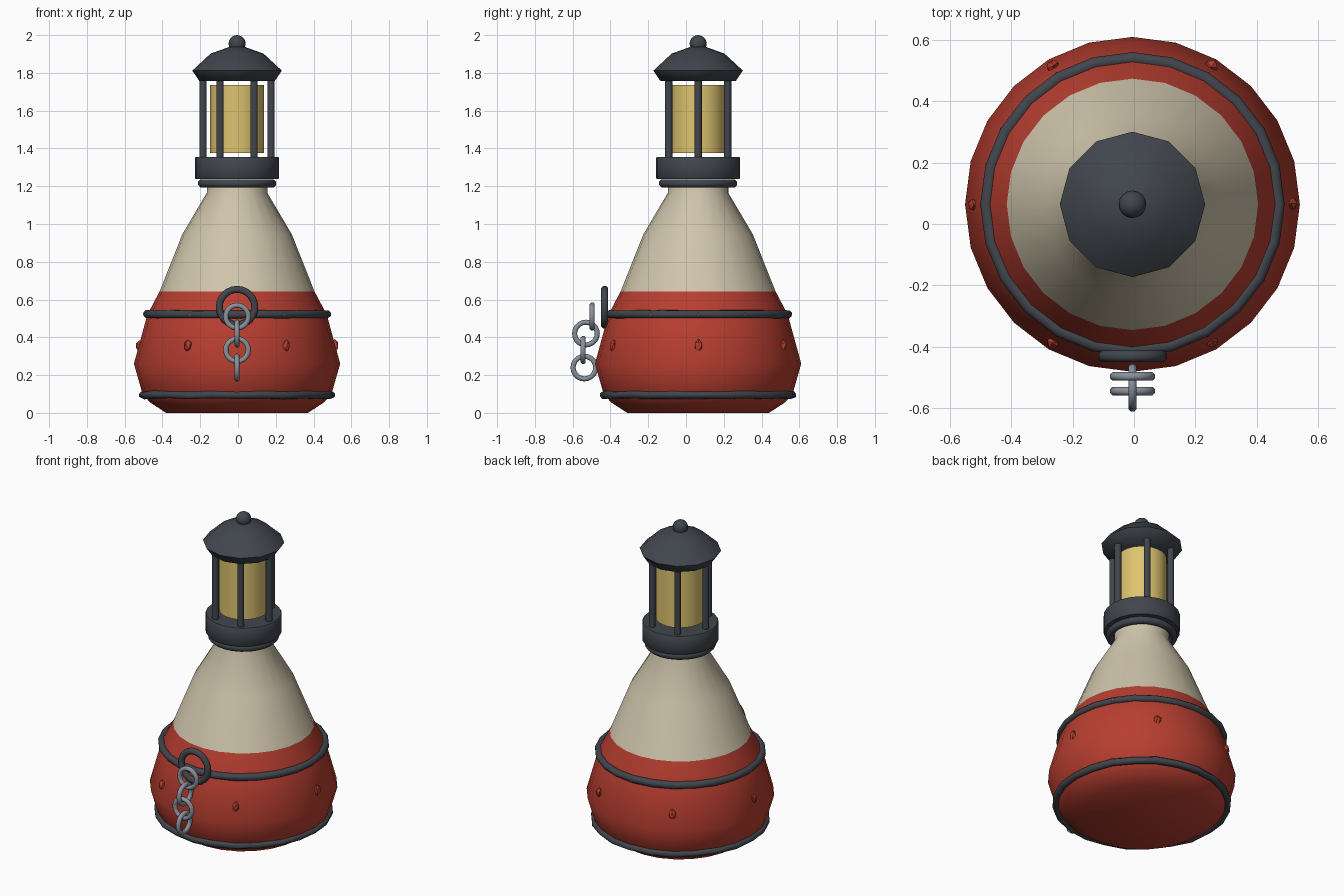
import bpy, bmesh, math, random
from mathutils import Vector, Matrix

random.seed(4)
old = bpy.data.objects.get("Cube")
if old:
    bpy.data.objects.remove(old)

AXIS = Vector((-0.005, 0.064, 0))  # centre line of the buoy


def material(name, r, g, b):
    lin = [((c / 255 + 0.055) / 1.055) ** 2.4 for c in (r, g, b)] + [1]
    m = bpy.data.materials.new(name)
    m.use_nodes = True
    m.diffuse_color = lin
    m.node_tree.nodes["Principled BSDF"].inputs["Base Color"].default_value = lin
    return m


red = material("red paint", 184, 62, 48)
cream = material("cream paint", 208, 197, 172)
iron = material("dark iron", 65, 70, 77)
steel = material("grey steel", 138, 146, 156)
glow = material("yellow lamp", 222, 196, 112)


def finish(name, bm, mats, angle=50):
    bmesh.ops.recalc_face_normals(bm, faces=bm.faces)
    me = bpy.data.meshes.new(name)
    bm.to_mesh(me)
    bm.free()
    for m in mats:
        me.materials.append(m)
    ob = bpy.data.objects.new(name, me)
    bpy.context.collection.objects.link(ob)
    bpy.ops.object.select_all(action='DESELECT')
    bpy.context.view_layer.objects.active = ob
    ob.select_set(True)
    bpy.ops.object.shade_smooth_by_angle(angle=math.radians(angle))
    return ob


def lathe(name, profile, sides, mats, angle=50, rule=None):
    """Turn (radius, height) points round the axis and cap both ends."""
    bm = bmesh.new()
    rings = []
    for r, z in profile:
        rings.append([bm.verts.new(AXIS + Vector((r * math.cos(a), r * math.sin(a), z)))
                      for a in (math.tau * i / sides for i in range(sides))])
    for low, high in zip(rings, rings[1:]):
        for i in range(sides):
            j = (i + 1) % sides
            bm.faces.new((low[i], low[j], high[j], high[i]))
    bm.faces.new(rings[0][::-1])
    bm.faces.new(rings[-1])
    if rule:
        for f in bm.faces:
            f.material_index = rule(f.calc_center_median())
    return finish(name, bm, mats, angle)


def torus(name, centre, major, minor, mat, axis='Z', sides=24, jitter=0.0):
    bm = bmesh.new()
    turn = {'Z': Matrix(), 'X': Matrix.Rotation(math.pi / 2, 4, 'Y'),
            'Y': Matrix.Rotation(math.pi / 2, 4, 'X')}[axis]
    grid = []
    for i in range(sides):
        a = math.tau * i / sides
        row = []
        for k in range(8):
            b = math.tau * (k + 0.5) / 8
            r = major + minor * 1.05 * math.cos(b)
            p = Vector((r * math.cos(a), r * math.sin(a), minor * 1.05 * math.sin(b)))
            p.z += random.uniform(-jitter, jitter)
            row.append(bm.verts.new(centre + turn @ p))
        grid.append(row)
    for i in range(sides):
        for k in range(8):
            n, m = (i + 1) % sides, (k + 1) % 8
            bm.faces.new((grid[i][k], grid[n][k], grid[n][m], grid[i][m]))
    return finish(name, bm, [mat], 70)


def studs(name, count, radius, z, size, mat, detail, jitter=0.0):
    """Small lumps spaced evenly round the hull."""
    bm = bmesh.new()
    for i in range(count):
        spin = Matrix.Rotation(math.tau * i / count, 4, 'Z')
        place = (Matrix.Translation(AXIS + Vector((0, 0, z))) @ spin
                 @ Matrix.Translation((radius, 0, 0)) @ Matrix.Diagonal((*size, 1)))
        new = bmesh.ops.create_icosphere(bm, subdivisions=detail, radius=1, matrix=place)
        for v in new["verts"]:
            v.co += Vector([random.uniform(-jitter, jitter) for _ in range(3)])
    return finish(name, bm, [mat], 30)


# Hull: red float below, cream tower above
lathe("hull", [(0.375, 0), (0.46, 0.055), (0.5, 0.1), (0.546, 0.26), (0.475, 0.52),
               (0.41, 0.643), (0.29, 0.945), (0.16, 1.165), (0.16, 1.22)],
      24, [red, cream], 60, lambda c: int(c.z > 0.643))

# Iron hoops, rivets and dents on the float
torus("lower_hoop", AXIS + Vector((0, 0, 0.095)), 0.5, 0.02, iron, jitter=0.004)
torus("upper_hoop", AXIS + Vector((0, 0, 0.522)), 0.476, 0.021, iron, jitter=0.002)
studs("hoop_rivets", 12, 0.488, 0.522, (0.011, 0.011, 0.013), steel, 1)
studs("float_lumps", 6, 0.519, 0.355, (0.022, 0.022, 0.034), red, 1, 0.004)

# Lantern: collar, base, lamp, posts, roof and knob
torus("lantern_collar", AXIS + Vector((0, 0, 1.215)), 0.185, 0.022, iron)
lathe("lantern_base", [(0.218, 1.238), (0.222, 1.243), (0.222, 1.35), (0.218, 1.355)],
      24, [iron])
lathe("lamp", [(0.143, 1.375), (0.143, 1.735)], 24, [glow])
bm = bmesh.new()
for i in range(6):
    a = math.tau * i / 6
    spot = AXIS + Vector((0.18 * math.cos(a), 0.18 * math.sin(a), 1.56))
    bmesh.ops.create_cone(bm, cap_ends=True, segments=10, radius1=0.02, radius2=0.02,
                          depth=0.45, matrix=Matrix.Translation(spot))
finish("lantern_posts", bm, [iron])
lathe("lantern_roof", [(0.2, 1.758), (0.237, 1.812), (0.14, 1.902), (0.04, 1.938)],
      12, [iron], 60)
bm = bmesh.new()
bmesh.ops.create_uvsphere(bm, u_segments=16, v_segments=10, radius=0.045,
                          matrix=Matrix.Translation(AXIS + Vector((0, 0, 1.955))))
finish("roof_knob", bm, [iron])

# Mooring ring and hanging chain at the front
torus("mooring_ring", Vector((AXIS.x, -0.431, 0.56)), 0.094, 0.019, iron, 'Y')
for n, (y, z, axis) in enumerate([(-0.497, 0.51, 'Y'), (-0.53, 0.42, 'X'),
                                  (-0.545, 0.333, 'Y'), (-0.538, 0.24, 'X')]):
    torus("chain_link_%d" % (n + 1), Vector((AXIS.x, y, z)), 0.06, 0.014, steel, axis, 20)
